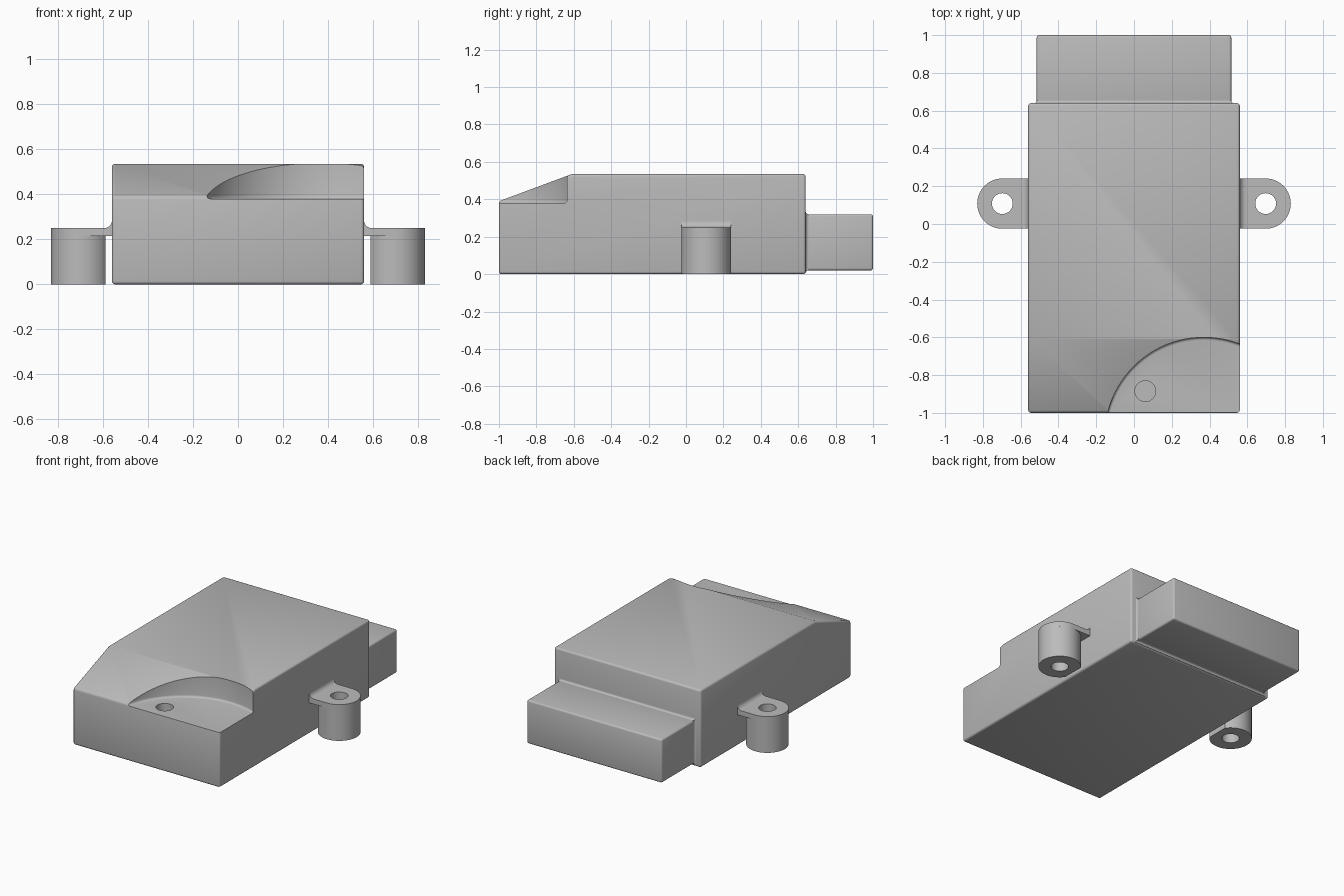
import bpy, bmesh, math
from mathutils import Vector

cube = bpy.data.objects.get("Cube")
if cube:
    bpy.data.objects.remove(cube, do_unlink=True)

grey = bpy.data.materials.new("plain grey")
grey.use_nodes = True
GREY = (0.5, 0.5, 0.5, 1)
grey.diffuse_color = GREY
grey.node_tree.nodes["Principled BSDF"].inputs["Base Color"].default_value = GREY


def loft(name, rings, material=grey):
    """Skin equal-length closed rings and cap both ends."""
    bm = bmesh.new()
    loops = [[bm.verts.new(p) for p in ring] for ring in rings]
    n = len(loops[0])
    for a, b in zip(loops, loops[1:]):
        for i in range(n):
            j = (i + 1) % n
            bm.faces.new((a[i], a[j], b[j], b[i]))
    bm.faces.new(loops[0][::-1])
    bm.faces.new(loops[-1])
    bmesh.ops.recalc_face_normals(bm, faces=bm.faces)
    mesh = bpy.data.meshes.new(name)
    bm.to_mesh(mesh)
    bm.free()
    if material:
        mesh.materials.append(material)
    obj = bpy.data.objects.new(name, mesh)
    bpy.context.collection.objects.link(obj)
    return obj


def prism_z(name, outline, z0, z1, material=grey):
    return loft(name, [[(x, y, z) for x, y in outline] for z in (z0, z1)], material)


def arc(cx, cy, r, a0, a1, n):
    return [(cx + r * math.cos(a0 + (a1 - a0) * i / n),
             cy + r * math.sin(a0 + (a1 - a0) * i / n)) for i in range(n + 1)]


def circle(cx, cy, r, n=48):
    return arc(cx, cy, r, 0, math.tau, n)[:-1]


def bevel(obj, width):
    m = obj.modifiers.new("rounded edges", 'BEVEL')
    m.width, m.segments, m.limit_method = width, 3, 'ANGLE'
    m.angle_limit = math.radians(30)


def cut(obj, cutter):
    m = obj.modifiers.new("cut", 'BOOLEAN')
    m.operation, m.solver, m.object = 'DIFFERENCE', 'EXACT', cutter
    cutter.hide_render = True
    cutter.hide_viewport = True


def finish(obj):
    """Bake the modifiers and smooth the rounded surfaces."""
    bpy.context.view_layer.update()
    deps = bpy.context.evaluated_depsgraph_get()
    obj.data = bpy.data.meshes.new_from_object(obj.evaluated_get(deps))
    obj.modifiers.clear()
    bpy.ops.object.select_all(action='DESELECT')
    obj.select_set(True)
    bpy.context.view_layer.objects.active = obj
    bpy.ops.object.shade_smooth_by_angle(angle=math.radians(32))


# Main housing: side profile with a sloped front top
side = [(-1, 0), (0.64, 0), (0.64, 0.535), (-0.61, 0.535), (-1, 0.39)]
housing = loft("housing", [[(x, y, z) for y, z in side] for x in (-0.56, 0.56)])
bevel(housing, 0.014)

# Round recess in the front corner, with a filleted floor edge
FLOOR, FILLET, R = 0.38, 0.015, 0.525
rings = []
for a in [i * math.pi / 8 for i in range(5)]:
    r = R - FILLET + FILLET * math.sin(a)
    z = FLOOR + FILLET - FILLET * math.cos(a)
    rings.append([(x, y, z) for x, y in circle(0.37, -1.125, r, 96)])
rings.append([(x, y, 0.8) for x, y in circle(0.37, -1.125, R, 96)])
cut(housing, loft("recess_cutter", rings, None))
cut(housing, prism_z("pin_hole_cutter", circle(0.06, -0.885, 0.055), 0.22, 0.5, None))
finish(housing)


# Rear connector block, flared where it meets the housing
def rear_ring(y, grow):
    w, low, high = 0.515 + grow, 0.02 - grow, 0.32 + grow
    return [(-w, y, low), (w, y, low), (w, y, high), (-w, y, high)]


rear = loft("rear_block", [rear_ring(0.6, 0), rear_ring(1, 0)])
bevel(rear, 0.012)
finish(rear)
F = 0.014
flare_rings = [rear_ring(0.63, F)]
for i in range(6):
    a = i * math.pi / 10
    flare_rings.append(rear_ring(0.64 + F * (1 - math.cos(a)), F * (1 - math.sin(a))))
finish(loft("rear_block_fillet", flare_rings))

# Mounting lugs on both sides
CX, CY, LR = 0.697, 0.108, 0.133
GAP = 0.588
for s, label in ((1, "left"), (-1, "right")):
    def flip(points):
        return [(s * x, y) for x, y in points]

    hole = prism_z(label + "_lug_hole_cutter", flip(circle(CX, CY, 0.055)), -0.1, 0.4, None)

    # Boss with a flat face toward the housing
    end = math.acos((GAP - CX) / LR)
    boss = prism_z(label + "_boss", flip(arc(CX, CY, LR, -end, end, 56)), 0, 0.23)
    cut(boss, hole)
    finish(boss)

    # Tab joining the boss to the housing
    tab_outline = [(0.55, CY - LR)] + arc(CX, CY, LR, -math.pi / 2, math.pi / 2, 36) + [(0.55, CY + LR)]
    tab = prism_z(label + "_tab", flip(tab_outline), 0.215, 0.25)
    cut(tab, hole)
    finish(tab)

    # Concave fillet above the tab
    f = 0.033
    profile = [(0.55, 0.24), (0.55, 0.25 + f)]
    profile += arc(0.56 + f, 0.25 + f, f, math.pi, 1.5 * math.pi, 8) + [(0.56 + f, 0.24)]
    finish(loft(label + "_tab_fillet",
                [[(s * x, y, z) for x, z in profile] for y in (CY - LR, CY + LR)]))
